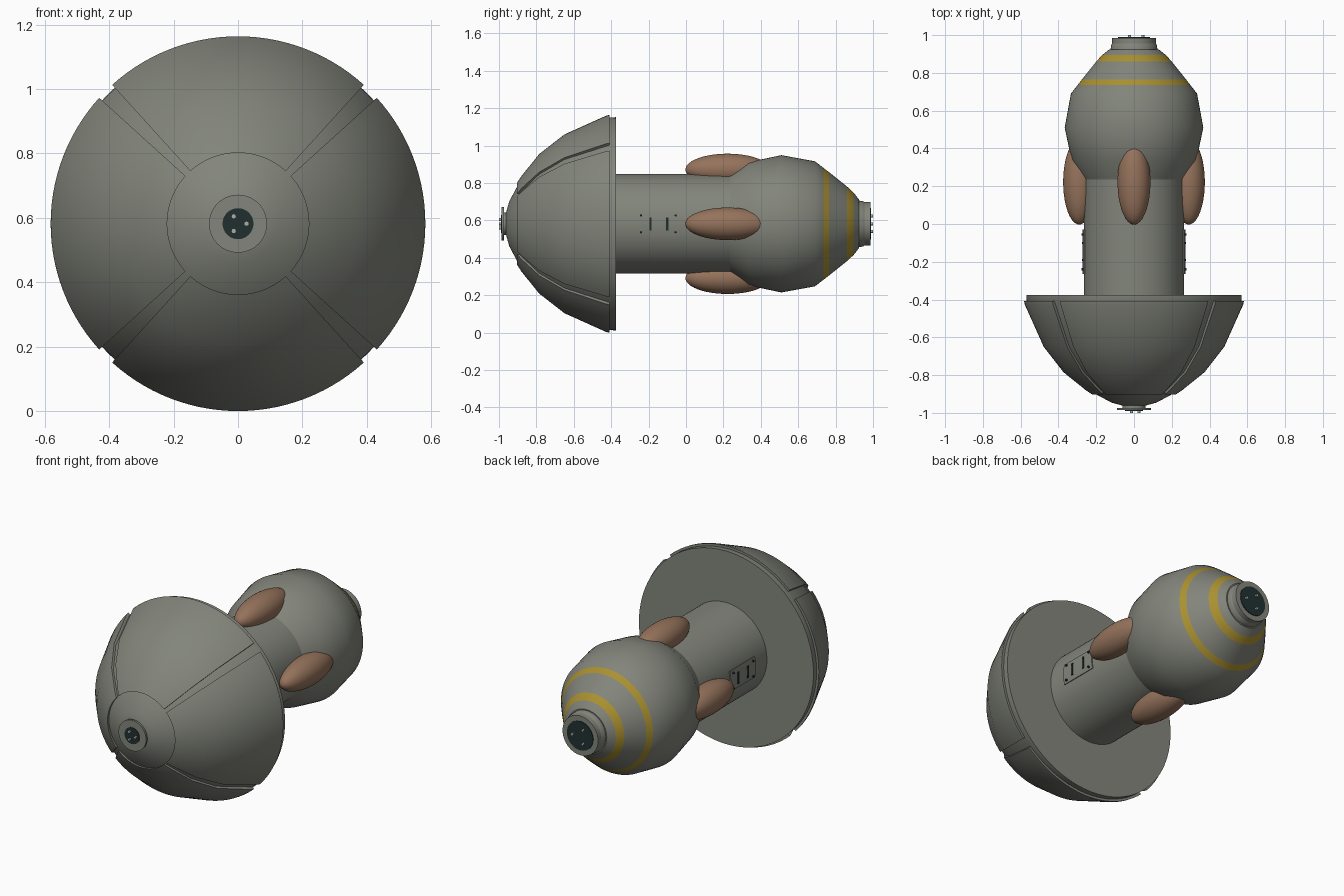
import bpy, bmesh
from math import sin, cos, pi, radians
from mathutils import Matrix, Vector

cube = bpy.data.objects.get("Cube")
if cube:
    bpy.data.objects.remove(cube)

AXIS_Z = 0.582


def material(name, r, g, b):
    m = bpy.data.materials.new(name)
    m.use_nodes = True
    m.diffuse_color = (r, g, b, 1)
    bsdf = m.node_tree.nodes["Principled BSDF"]
    bsdf.inputs["Base Color"].default_value = (r, g, b, 1)
    bsdf.inputs["Roughness"].default_value = 0.6
    return m


grey = material("hull grey", 0.225, 0.235, 0.2)
brown = material("fin brown", 0.3, 0.17, 0.105)
yellow = material("band yellow", 0.4, 0.28, 0.03)
dark = material("socket dark", 0.015, 0.03, 0.03)
pale = material("pin grey", 0.4, 0.42, 0.4)


def finish(name, bm, *mats):
    bmesh.ops.recalc_face_normals(bm, faces=bm.faces)
    mesh = bpy.data.meshes.new(name)
    bm.to_mesh(mesh)
    bm.free()
    for m in mats:
        mesh.materials.append(m)
    ob = bpy.data.objects.new(name, mesh)
    bpy.context.collection.objects.link(ob)
    bpy.ops.object.select_all(action='DESELECT')
    ob.select_set(True)
    bpy.context.view_layer.objects.active = ob
    bpy.ops.object.shade_smooth_by_angle(angle=radians(28))
    return ob


def lathe(name, profile, mats, start=0, sweep=2 * pi, steps=96, painted=()):
    """Turn (y, radius) points about the long axis; a partial sweep is a closed, capped profile."""
    full = sweep >= 2 * pi
    bm = bmesh.new()
    rings = []
    for i in range(steps if full else steps + 1):
        a = start + sweep * i / steps
        rings.append([bm.verts.new((r * cos(a), y, AXIS_Z + r * sin(a))) for y, r in profile])
    n = len(profile)
    for i in range(steps):
        p, q = rings[i], rings[(i + 1) % len(rings)]
        for j in range(n - 1 if full else n):
            k = (j + 1) % n
            f = bm.faces.new((p[j], p[k], q[k], q[j]))
            f.material_index = 1 if j in painted else 0
    if not full:
        bm.faces.new(rings[0])
        bm.faces.new(rings[-1])
    bmesh.ops.remove_doubles(bm, verts=bm.verts, dist=1e-5)
    return finish(name, bm, *mats)


def disc(name, y0, y1, r, mat):
    return lathe(name, [(y0, 0), (y0, r), (y1, r), (y1, 0)], [mat], steps=48)


def box(name, centre, size, mat):
    bm = bmesh.new()
    bmesh.ops.create_cube(bm, size=1, matrix=Matrix.Translation(centre) @ Matrix.Diagonal((*size, 1)))
    return finish(name, bm, mat)


def stud(name, centre, axis, radius, depth, mat):
    bm = bmesh.new()
    turn = Vector((0, 0, 1)).rotation_difference(Vector(axis)).to_matrix().to_4x4()
    bmesh.ops.create_cone(bm, cap_ends=True, segments=12, radius1=radius, radius2=radius,
                          depth=depth, matrix=Matrix.Translation(centre) @ turn)
    return finish(name, bm, mat)


# Dome core with its flat back and rim
lathe("dome_core", [(-0.965, 0), (-0.962, 0.06), (-0.945, 0.12), (-0.895, 0.214), (-0.785, 0.357),
                    (-0.65, 0.464), (-0.41, 0.568), (-0.375, 0.57), (-0.375, 0)], [grey])

# Four raised dome panels separated by diagonal grooves
outer = [(-0.903, 0.22), (-0.88, 0.255), (-0.785, 0.373), (-0.65, 0.478), (-0.425, 0.579), (-0.408, 0.582)]
inner = [(-0.408, 0.56), (-0.65, 0.458), (-0.78, 0.352), (-0.885, 0.22)]
gap = radians(5.6)
for i in range(4):
    lathe(f"dome_panel_{i + 1}", outer + inner, [grey], pi / 4 + i * pi / 2 + gap / 2, pi / 2 - gap, 28)

# Body tube and rear bulb with painted bands
lathe("body_tube", [(-0.38, 0), (-0.38, 0.266), (0.26, 0.266), (0.26, 0)], [grey])
lathe("rear_bulb", [(0.225, 0), (0.225, 0.262), (0.245, 0.27), (0.335, 0.33), (0.51, 0.367), (0.69, 0.334),
                    (0.735, 0.299), (0.765, 0.276), (0.86, 0.2), (0.895, 0.168), (0.925, 0.13), (0.925, 0)],
      [grey, yellow], painted=(6, 8))
lathe("rear_collar", [(0.91, 0), (0.91, 0.125), (0.945, 0.122), (0.955, 0.116), (0.986, 0.116), (0.986, 0)], [grey])

# Front nose button
disc("nose_neck", -0.977, -0.955, 0.06, grey)
disc("nose_button", -0.986, -0.974, 0.09, grey)

# Sockets with three pins at each end
for name, side, face, r in (("front", -1, 0.986, 0.048), ("rear", 1, 0.986, 0.085)):
    disc(name + "_socket", side * (face - 0.004), side * (face + 0.004), r, dark)
    for i in range(3):
        a = i * 2 * pi / 3
        c = (0.55 * r * cos(a), side * 0.992, AXIS_Z + 0.55 * r * sin(a))
        stud(f"{name}_pin_{i + 1}", c, (0, 1, 0), 0.008, 0.016, pale)

# Four rounded fins around the neck of the bulb
for i in range(4):
    a = i * pi / 2
    bm = bmesh.new()
    place = (Matrix.Translation((0, 0, AXIS_Z)) @ Matrix.Rotation(a, 4, 'Y')
             @ Matrix.Translation((0.29, 0.222, 0)) @ Matrix.Diagonal((0.085, 0.225, 0.087, 1))
             @ Matrix.Rotation(pi / 2, 4, 'X'))
    bmesh.ops.create_uvsphere(bm, u_segments=40, v_segments=24, radius=1, matrix=place)
    finish(f"fin_{i + 1}", bm, brown)

# Curved access plates with slots and bolts on both sides
plate = [(-0.265, 0.26), (-0.265, 0.272), (-0.03, 0.272), (-0.03, 0.26)]
for name, s in (("left", 1), ("right", -1)):
    half = radians(13)
    lathe(name + "_plate", plate, [grey], (0 if s > 0 else pi) - half, 2 * half, 10)
    for i, y in enumerate((-0.19, -0.1)):
        box(f"{name}_slot_{i + 1}", (s * 0.27, y, AXIS_Z), (0.01, 0.012, 0.07), dark)
    for i, y in enumerate((-0.24, -0.055)):
        for j, dz in enumerate((-0.045, 0.045)):
            stud(f"{name}_bolt_{2 * i + j + 1}", (s * 0.27, y, AXIS_Z + dz), (1, 0, 0), 0.006, 0.014, dark)
